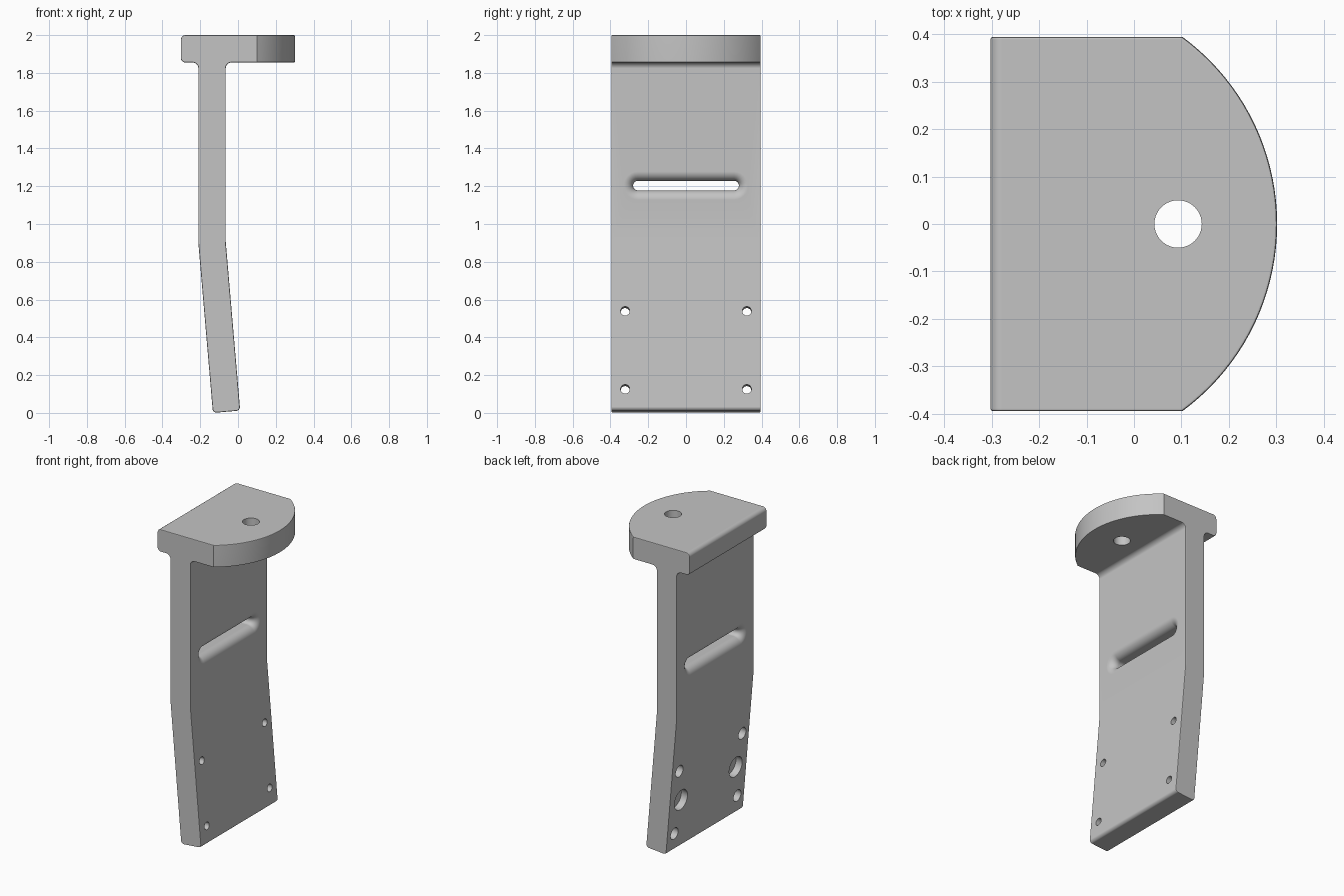
import bpy, bmesh, math
from mathutils import Vector, Matrix

cube = bpy.data.objects.get("Cube")
if cube:
    bpy.data.objects.remove(cube, do_unlink=True)

grey = bpy.data.materials.new("bracket grey")
grey.use_nodes = True
COLOUR = (0.55, 0.55, 0.55, 1)
grey.diffuse_color = COLOUR
grey.node_tree.nodes["Principled BSDF"].inputs["Base Color"].default_value = COLOUR

TILT = math.radians(4.9)
HALF_WIDTH = 0.395
BACK, FRONT, BEND = -0.21, -0.065, 0.9   # leg faces and height of the bend
THICK = FRONT - BACK


def make_object(name, bm):
    bmesh.ops.recalc_face_normals(bm, faces=bm.faces)
    mesh = bpy.data.meshes.new(name)
    bm.to_mesh(mesh)
    bm.free()
    mesh.materials.append(grey)
    obj = bpy.data.objects.new(name, mesh)
    bpy.context.collection.objects.link(obj)
    return obj


def rounded(corners, steps=6):
    """Outline with an arc at each (x, z, radius) corner."""
    out = []
    for i, (x, z, r) in enumerate(corners):
        p = Vector((x, z))
        if not r:
            out.append(p)
            continue
        u = (Vector(corners[i - 1][:2]) - p).normalized()
        v = (Vector(corners[(i + 1) % len(corners)][:2]) - p).normalized()
        half = u.angle(v) / 2
        centre = p + (u + v).normalized() * r / math.sin(half)
        a = p + u * r / math.tan(half) - centre
        b = p + v * r / math.tan(half) - centre
        for k in range(steps + 1):
            t = k / steps
            out.append(centre + (a.lerp(b, t)).normalized() * r)
    return out


def loft(name, rings):
    """Closed solid through rings of equal length."""
    bm = bmesh.new()
    loops = [[bm.verts.new(p) for p in ring] for ring in rings]
    n = len(loops[0])
    for a, b in zip(loops, loops[1:]):
        for i in range(n):
            bm.faces.new((a[i], a[(i + 1) % n], b[(i + 1) % n], b[i]))
    bm.faces.new(loops[0])
    bm.faces.new(loops[-1])
    return make_object(name, bm)


def cylinder(name, radius, length, centre, tilt=0, sides=40):
    bm = bmesh.new()
    bmesh.ops.create_cone(bm, cap_ends=True, segments=sides, radius1=radius,
                          radius2=radius, depth=length,
                          matrix=Matrix.Translation(centre) @ Matrix.Rotation(tilt, 4, 'Y'))
    return make_object(name, bm)


def apply(obj, kind, **settings):
    mod = obj.modifiers.new(kind.lower(), kind)
    for key, value in settings.items():
        setattr(mod, key, value)
    bpy.context.view_layer.objects.active = obj
    bpy.ops.object.modifier_apply(modifier=mod.name)


def boolean(obj, cutter, operation='DIFFERENCE'):
    cutter.hide_render = True
    apply(obj, 'BOOLEAN', object=cutter, operation=operation, solver='EXACT')
    bpy.data.objects.remove(cutter, do_unlink=True)


# T-shaped side profile with the bent leg, extruded across the width
foot = BACK + BEND * math.tan(TILT)
profile = rounded([
    (-0.303, 2.0, 0.025), (-0.303, 1.855, 0.025), (BACK, 1.855, 0.03),
    (BACK, BEND, 0), (foot, 0, 0.02),
    (foot + THICK * math.cos(TILT), THICK * math.sin(TILT), 0.02),
    (FRONT, BEND + THICK * math.tan(TILT / 2), 0),
    (FRONT, 1.855, 0.03), (0.4, 1.855, 0), (0.4, 2.0, 0)])
bracket = loft("bracket", [[(p.x, y, p.y) for p in profile]
                           for y in (-HALF_WIDTH, HALF_WIDTH)])
bpy.context.view_layer.objects.active = bracket
bracket.select_set(True)

# Curved nose of the top plate, then softened edges
boolean(bracket, cylinder("nose_curve", 0.49, 5, (-0.188, 0, 1), sides=128), 'INTERSECT')
apply(bracket, 'BEVEL', width=0.006, segments=2, limit_method='ANGLE',
      angle_limit=math.radians(50))

# Hole through the top plate
boolean(bracket, cylinder("plate_hole", 0.05, 0.6, (0.093, 0, 2)))


# Slot through the leg, flared in a round lip on both faces
def slot_ring(x, radius, steps=12):
    ring = []
    for side in (1, -1):
        for k in range(steps + 1):
            a = math.pi * k / steps - math.pi / 2
            ring.append((x, side * (0.255 + radius * math.cos(a)),
                         1.203 + side * radius * math.sin(a)))
    return ring


LIP, SLOT = 0.05, 0.025
depths = [(LIP * (1 - math.sin(k * math.pi / 16)), LIP * (1 - math.cos(k * math.pi / 16)))
          for k in range(8, -1, -1)]            # depth below face, growth
depths = [(d, g) for d, g in reversed(depths)]
lip = [(LIP - LIP * math.cos(k * math.pi / 16), SLOT + LIP - LIP * math.sin(k * math.pi / 16))
       for k in range(9)]
lip.insert(0, (-0.02, SLOT + LIP))
rings = [slot_ring(BACK + d, r) for d, r in lip]
rings += [slot_ring(FRONT - d, r) for d, r in reversed(lip)]
boolean(bracket, loft("slot", rings))

# Bolt holes, square to the tilted leg, with wider bores on the back
axis = Vector((math.cos(TILT), 0, math.sin(TILT)))


def leg_point(y, z):
    return Vector(((BACK + FRONT) / 2 + (BEND - z) * math.tan(TILT), y, z))


def leg_bore(name, radius, y, z, depth=None):
    offset = 0 if depth is None else depth - THICK / 2 - 0.15
    boolean(bracket, cylinder(name, radius, 0.3, leg_point(y, z) + axis * offset,
                              math.pi / 2 - TILT))


for side in (-1, 1):
    for z in (0.12, 0.533):
        leg_bore("bolt_hole", 0.024, side * 0.322, z)
        leg_bore("bolt_head_bore", 0.038, side * 0.322, z, 0.045)
    leg_bore("pin_socket", 0.066, side * 0.28, 0.327, 0.045)

# Smooth curves, flat planes
bpy.context.view_layer.objects.active = bracket
bracket.select_set(True)
bpy.ops.object.shade_smooth_by_angle(angle=math.radians(32))
apply(bracket, 'WEIGHTED_NORMAL', keep_sharp=True, weight=100)
